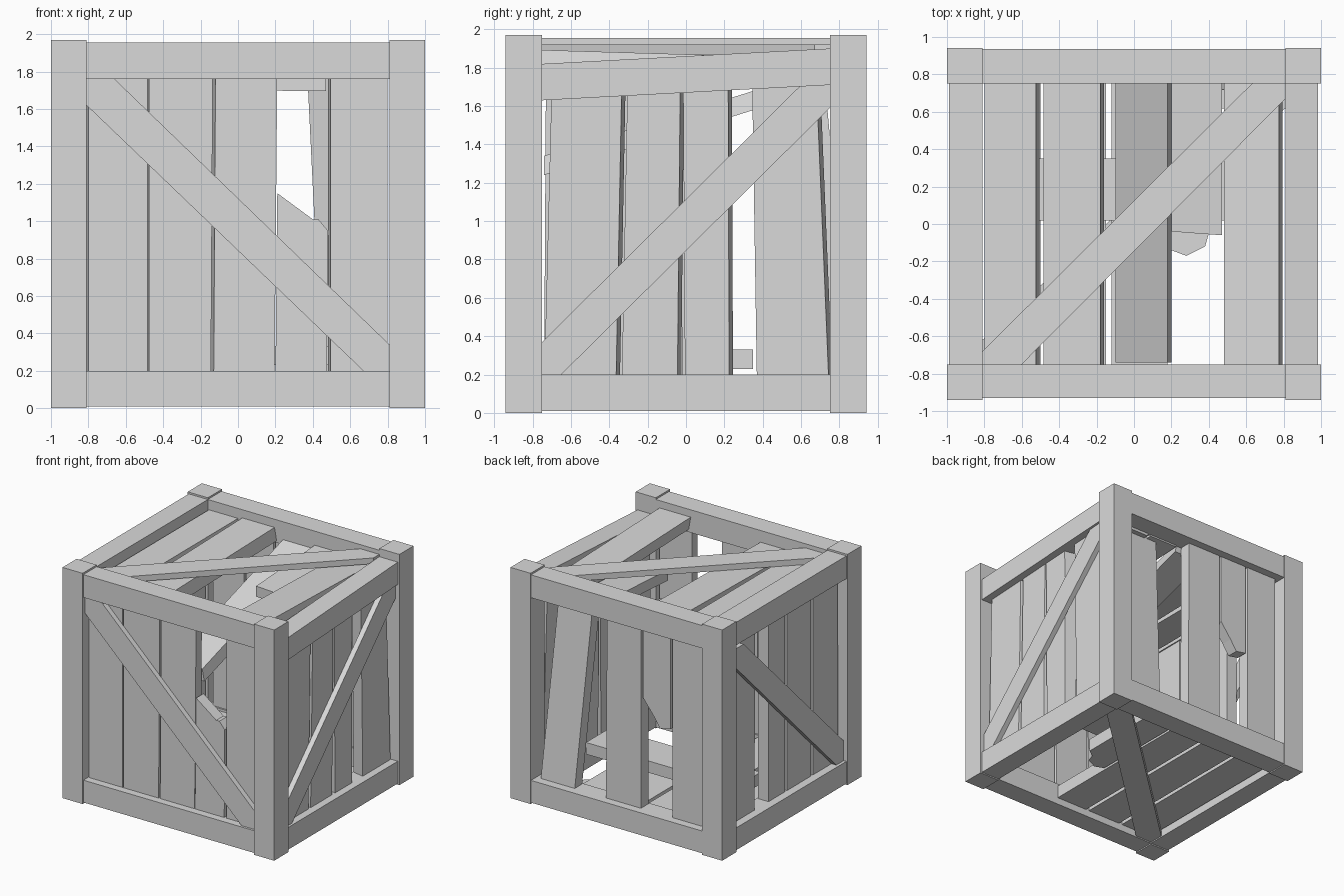
import bpy, bmesh

cube = bpy.data.objects.get("Cube")
if cube:
    bpy.data.objects.remove(cube, do_unlink=True)

grey = bpy.data.materials.new("plain_grey")
grey.use_nodes = True
GREY = (0.7, 0.7, 0.7, 1)
grey.diffuse_color = GREY
grey.node_tree.nodes["Principled BSDF"].inputs["Base Color"].default_value = GREY

# Each side maps (across, along, depth) to model space
SIDES = {
    "front": lambda u, v, w: (u, -w, v),
    "back": lambda u, v, w: (u, w, v),
    "right": lambda u, v, w: (w, u, v),
    "left": lambda u, v, w: (-w, u, v),
    "top": lambda u, v, w: (u, v, w),
    "bottom": lambda u, v, w: (u, v, w),
}


def board(side, name, outline, w0, w1, lean=0.0, skew=0.0):
    """Extrude a flat outline on one side; lean tilts it along its length, skew slants its edges."""
    place = SIDES[side]
    bm = bmesh.new()
    low = [bm.verts.new(place(u + skew, v, w0 + lean * v)) for u, v in outline]
    high = [bm.verts.new(place(u, v, w1 + lean * v)) for u, v in outline]
    bm.faces.new(low)
    bm.faces.new(high)
    for i in range(len(low)):
        j = (i + 1) % len(low)
        bm.faces.new((low[i], low[j], high[j], high[i]))
    bmesh.ops.recalc_face_normals(bm, faces=bm.faces)
    mesh = bpy.data.meshes.new(name)
    bm.to_mesh(mesh)
    bm.free()
    mesh.materials.append(grey)
    obj = bpy.data.objects.new(f"{side}_{name}", mesh)
    bpy.context.collection.objects.link(obj)


def rect(u0, u1, v0, v1):
    return [(u0, v0), (u1, v0), (u1, v1), (u0, v1)]


def slat(b0, b1, t0, t1, v0=0.15, v1=1.8):
    """Slat outline with separate bottom and top edges."""
    return [(b0, v0), (b1, v0), (t1, v1), (t0, v1)]


# Corner posts
for sx in (-1, 1):
    for sy in (-1, 1):
        xs, ys = sorted((0.81 * sx, sx)), sorted((0.75 * sy, 0.94 * sy))
        board("bottom", "corner_post", rect(*xs, *ys), 0, 1.97)

# Horizontal rails
for side, half, inner, outer in (("front", 0.81, 0.75, 0.93), ("back", 0.81, 0.75, 0.935),
                                 ("left", 0.75, 0.81, 0.99), ("right", 0.75, 0.81, 0.985)):
    board(side, "lower_rail", rect(-half, half, 0.01, 0.2), inner, outer)
    if side != "right":
        board(side, "upper_rail", rect(-half, half, 1.76, 1.955), inner, outer)
board("right", "sagging_rail", [(-0.75, 1.63), (0.75, 1.71), (0.75, 1.9), (-0.75, 1.82)], 0.81, 0.985)

# Diagonal braces
board("front", "brace", [(-0.81, 1.62), (0.67, 0.2), (0.81, 0.2), (0.81, 0.34),
                         (-0.67, 1.77), (-0.81, 1.77)], 0.865, 0.91)
side_brace = [(-0.75, 0.2), (-0.65, 0.2), (0.75, 1.59), (0.75, 1.71), (0.6, 1.71), (-0.75, 0.37)]
for side in ("left", "right"):
    board(side, "brace", side_brace, 0.92, 0.965)
board("top", "brace", [(-0.81, -0.75), (-0.6, -0.75), (0.81, 0.67), (0.81, 0.75),
                       (0.63, 0.75), (-0.81, -0.68)], 1.87, 1.92)
board("bottom", "brace", [(-0.81, -0.75), (-0.65, -0.75), (0.81, 0.62), (0.81, 0.75),
                          (0.65, 0.75), (-0.81, -0.62)], 0.02, 0.07)

# Front slats, the fourth one snapped
for edges in ((-0.8, -0.485, -0.8, -0.485), (-0.475, -0.145, -0.475, -0.135),
              (-0.13, 0.195, -0.12, 0.21), (0.495, 0.8, 0.495, 0.8)):
    board("front", "slat", slat(*edges), 0.765, 0.865, skew=-0.015)
board("front", "broken_slat", [(0.2, 0.15), (0.475, 0.15), (0.48, 0.95), (0.43, 1.01),
                               (0.4, 1.01), (0.21, 1.15)], 0.765, 0.865)

# Back slats, one crooked and leaning inwards, one snapped
board("back", "crooked_slat", slat(0.45, 0.77, 0.37, 0.69), 0.78, 0.88, lean=-0.09)
for edges in ((-0.18, 0.15, -0.18, 0.14), (-0.77, -0.48, -0.77, -0.48)):
    board("back", "slat", slat(*edges), 0.765, 0.865)
board("back", "broken_slat", [(-0.46, 1.8), (-0.46, 0.95), (-0.36, 0.93), (-0.3, 1.02),
                              (-0.2, 1.15), (-0.2, 1.8)], 0.765, 0.865)

# Right and left slats
for edges in ((-0.74, -0.365, -0.7, -0.335), (-0.335, -0.045, -0.305, -0.03),
              (-0.005, 0.225, -0.015, 0.22), (0.37, 0.745, 0.345, 0.68)):
    board("right", "slat", slat(*edges, v1=1.72), 0.82, 0.92, skew=0.02)
for edges in ((-0.74, -0.4, -0.73, -0.4), (-0.37, -0.05, -0.37, -0.05),
              (-0.02, 0.2, -0.02, 0.2), (0.39, 0.73, 0.38, 0.73)):
    board("left", "slat", slat(*edges), 0.82, 0.92)

# Lid boards, one fallen in at the front and one snapped
for u0, u1, lean in ((-0.8, -0.525, 0), (-0.485, -0.18, 0.02), (0.48, 0.775, -0.03)):
    board("top", "slat", rect(u0, u1, -0.77, 0.77), 1.76, 1.87, lean, skew=0.02)
board("top", "fallen_slat", rect(-0.1, 0.18, -0.74, 0.76), 1.47, 1.57, 0.31, skew=0.02)
board("top", "broken_slat", [(0.2, 0.77), (0.2, -0.04), (0.33, -0.05), (0.47, -0.06),
                             (0.47, 0.77)], 1.7, 1.79, 0.06)

# Floor boards, one snapped, with a loose board lying across them
for u0, u1 in ((-0.8, -0.5), (-0.47, -0.15), (-0.12, 0.18)):
    board("bottom", "slat", rect(u0, u1, -0.77, 0.77), 0.07, 0.18)
board("bottom", "broken_slat", [(0.2, 0.77), (0.2, -0.14), (0.28, -0.17), (0.38, -0.12),
                                (0.4, -0.05), (0.47, 0.0), (0.47, 0.77)], 0.07, 0.18)
board("bottom", "loose_board", rect(-0.72, 0.7, 0.02, 0.35), 0.23, 0.33)
